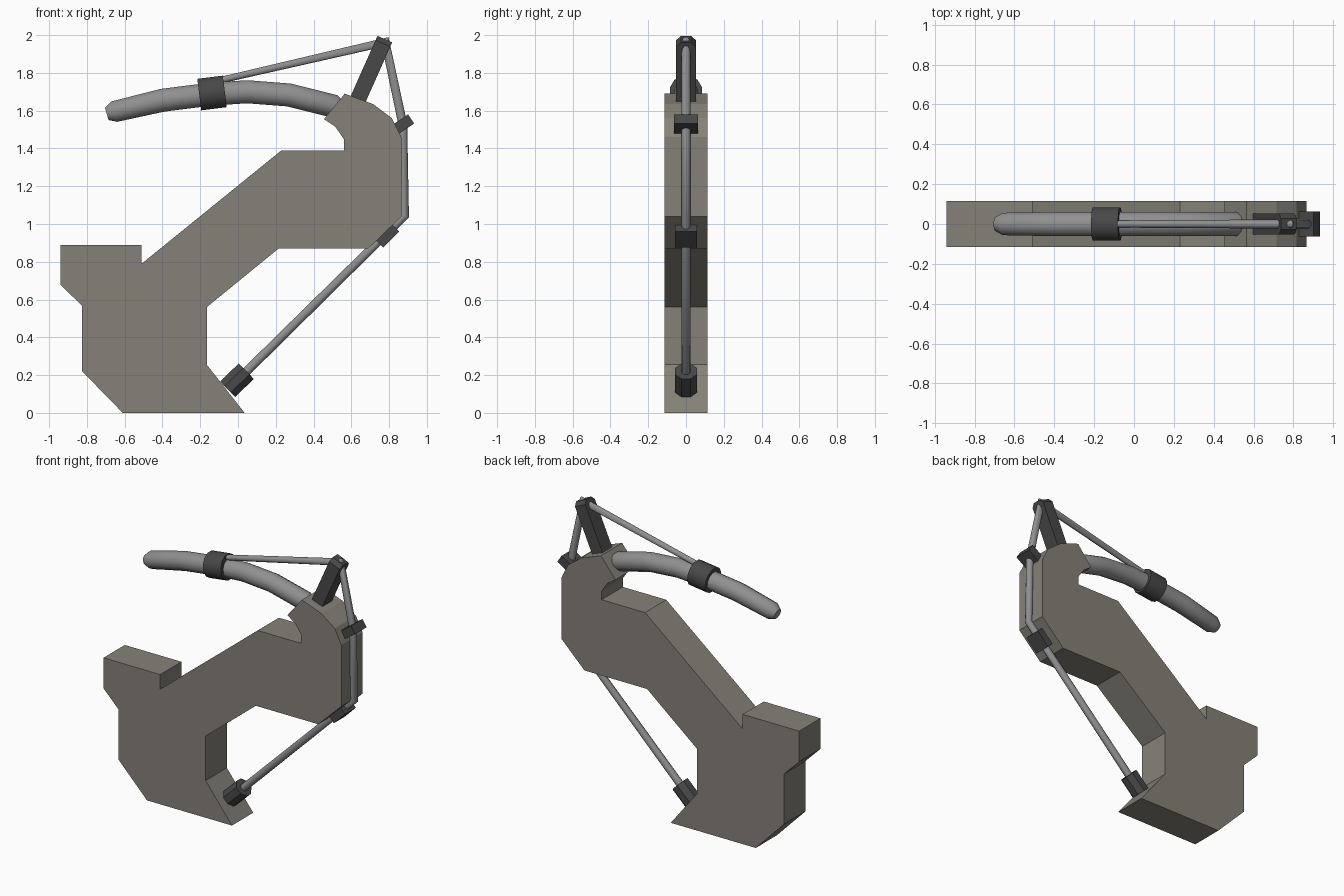
import bpy, bmesh, math
from mathutils import Vector

if "Cube" in bpy.data.objects:
    bpy.data.objects.remove(bpy.data.objects["Cube"])


def material(name, rgb):
    m = bpy.data.materials.new(name)
    m.diffuse_color = (*rgb, 1)
    m.use_nodes = True
    m.node_tree.nodes["Principled BSDF"].inputs["Base Color"].default_value = m.diffuse_color
    return m


STONE = material("khaki", (0.235, 0.222, 0.19))
METAL = material("steel", (0.28, 0.28, 0.28))
DARK = material("dark_steel", (0.065, 0.065, 0.065))


def finish(name, bm, mat, smooth=False):
    bmesh.ops.recalc_face_normals(bm, faces=bm.faces)
    me = bpy.data.meshes.new(name)
    bm.to_mesh(me)
    bm.free()
    me.materials.append(mat)
    ob = bpy.data.objects.new(name, me)
    bpy.context.collection.objects.link(ob)
    if smooth:
        bpy.context.view_layer.objects.active = ob
        ob.select_set(True)
        bpy.ops.object.shade_smooth_by_angle(angle=math.radians(40))
        ob.select_set(False)
    return ob


def plate(name, outline, half, mat):
    """Extrude an x/z outline along y."""
    bm = bmesh.new()
    face = bm.faces.new([bm.verts.new((x, -half, z)) for x, z in outline])
    new = bmesh.ops.extrude_face_region(bm, geom=[face])["geom"]
    verts = [v for v in new if isinstance(v, bmesh.types.BMVert)]
    bmesh.ops.translate(bm, verts=verts, vec=(0, 2 * half, 0))
    return finish(name, bm, mat)


def tube(name, path, mat, sides=12, smooth=True):
    """Sweep a circle along (x, z, radius) points, with mitred joints."""
    bm = bmesh.new()
    pts = [Vector((x, 0, z)) for x, z, r in path]
    rings = []
    for i, p in enumerate(pts):
        before = (p - pts[i - 1]).normalized() if i else (pts[1] - p).normalized()
        after = (pts[i + 1] - p).normalized() if i < len(pts) - 1 else before
        t = (before + after).normalized()
        n = Vector((-t.z, 0, t.x)) / max(t.dot(after), 0.6)
        r = path[i][2]
        angles = [2 * math.pi * (k + 0.5) / sides for k in range(sides)]
        rings.append([bm.verts.new(p + r * (n * math.cos(a) + Vector((0, math.sin(a), 0))))
                      for a in angles])
    for a, b in zip(rings, rings[1:]):
        for k in range(sides):
            j = (k + 1) % sides
            bm.faces.new((a[k], a[j], b[j], b[k]))
    bm.faces.new(rings[0])
    bm.faces.new(rings[-1])
    return finish(name, bm, mat, smooth)


def block(name, centre, size, tilt, mat, bevel_top=0):
    """Box with its long x side tilted up by the given degrees."""
    bm = bmesh.new()
    bmesh.ops.create_cube(bm, size=1)
    bmesh.ops.scale(bm, vec=size, verts=bm.verts)
    if bevel_top:
        edges = [e for e in bm.edges if all(v.co.x > 0 for v in e.verts)
                 and abs(e.verts[0].co.z - e.verts[1].co.z) > 1e-4]
        bmesh.ops.bevel(bm, geom=edges, offset=bevel_top, segments=1, affect='EDGES')
    ob = finish(name, bm, mat)
    ob.location = (centre[0], 0, centre[1])
    ob.rotation_euler.y = -math.radians(tilt)
    return ob


# Flat body with foot, slanted neck and hooked head
plate("body", [(-0.94, 0.68), (-0.94, 0.89), (-0.51, 0.89), (-0.51, 0.79), (0.23, 1.39),
               (0.56, 1.39), (0.56, 1.45), (0.515, 1.515), (0.455, 1.555), (0.565, 1.69),
               (0.715, 1.635), (0.815, 1.56), (0.865, 1.46), (0.865, 1.04), (0.69, 0.87),
               (0.215, 0.87), (-0.165, 0.56), (-0.165, 0.255), (0.035, 0), (-0.61, 0),
               (-0.825, 0.22), (-0.825, 0.565)], 0.115, STONE)

# Curved barrel with a blunt tip, and its collar
tube("curved_barrel", [(-0.695, 1.583, 0.035), (-0.655, 1.595, 0.058), (-0.40, 1.655, 0.063),
                       (-0.14, 1.688, 0.063), (0.05, 1.70, 0.063), (0.27, 1.683, 0.063),
                       (0.51, 1.623, 0.063), (0.55, 1.61, 0.04)], METAL)
tube("barrel_collar", [(-0.205, 1.685, 0.087), (-0.07, 1.702, 0.087)], DARK)

# Post on the head
block("post", (0.70, 1.805), (0.38, 0.104, 0.085), 66, DARK, 0.025)

# Cable from collar over the post and down the back
tube("cable", [(-0.12, 1.755, 0.018), (0.78, 1.963, 0.023), (0.872, 1.53, 0.025),
               (0.883, 1.045, 0.023), (-0.01, 0.165, 0.025)], METAL, 10)

# Clamps and lower cable socket
block("upper_clamp", (0.873, 1.527), (0.105, 0.125, 0.058), 34, DARK)
block("lower_clamp", (0.79, 0.94), (0.12, 0.116, 0.06), 45, DARK)
tube("cable_socket", [(-0.055, 0.125, 0.062), (0.044, 0.221, 0.062)], DARK, 8, False)
